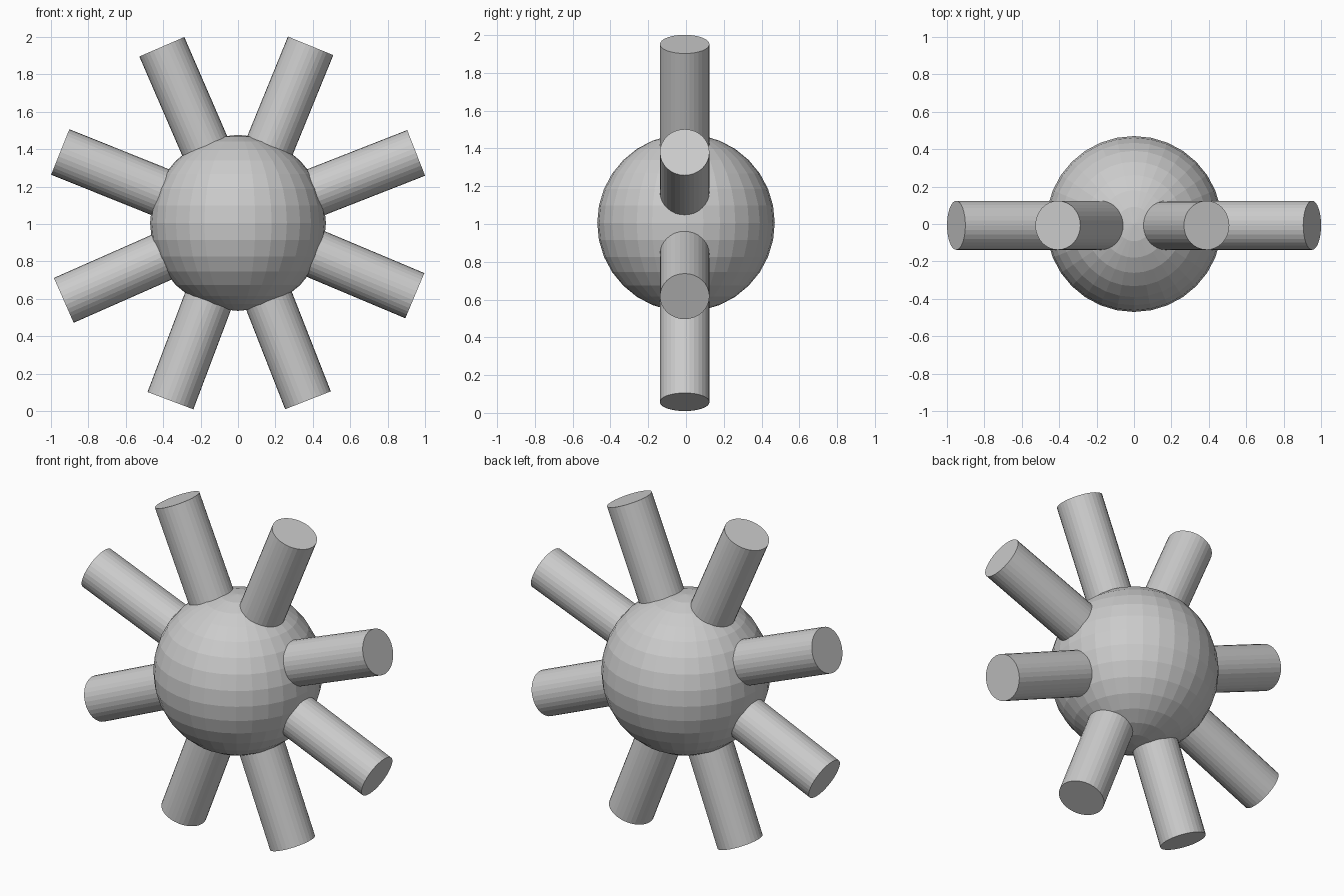
import bpy
from math import radians, cos, sin
from mathutils import Vector

if "Cube" in bpy.data.objects:
    bpy.data.objects.remove(bpy.data.objects["Cube"])

# central faceted ball
bpy.ops.mesh.primitive_uv_sphere_add(segments=32, ring_count=16, radius=0.47, location=(0, 0, 1.006))
bpy.context.object.name = "core_ball"

ARM_RADIUS = 0.131
ARM_LENGTH = 0.8
ARM_Y = -0.007


def add_arm(name, tip_x, tip_z, degrees):
    """Cylinder lying in the XZ plane, ending at the tip and buried in the ball."""
    a = radians(degrees)
    direction = Vector((cos(a), 0, sin(a)))
    centre = Vector((tip_x, ARM_Y, tip_z)) - direction * ARM_LENGTH / 2
    bpy.ops.mesh.primitive_cylinder_add(vertices=32, radius=ARM_RADIUS, depth=ARM_LENGTH,
                                        location=centre, rotation=(0, radians(90 - degrees), 0))
    bpy.context.object.name = name


# eight slightly uneven arms: tip x, tip z, angle in the front plane
arms = [
    ("arm_right_upper", 0.952, 1.380, 21.4),
    ("arm_top_right", 0.388, 1.952, 67.8),
    ("arm_top_left", -0.407, 1.947, 113.4),
    ("arm_left_upper", -0.950, 1.385, 158.1),
    ("arm_left_lower", -0.931, 0.592, 203.8),
    ("arm_bottom_left", -0.361, 0.056, 249.3),
    ("arm_bottom_right", 0.374, 0.058, 291.4),
    ("arm_right_lower", 0.945, 0.617, 337.2),
]
for arm in arms:
    add_arm(*arm)
